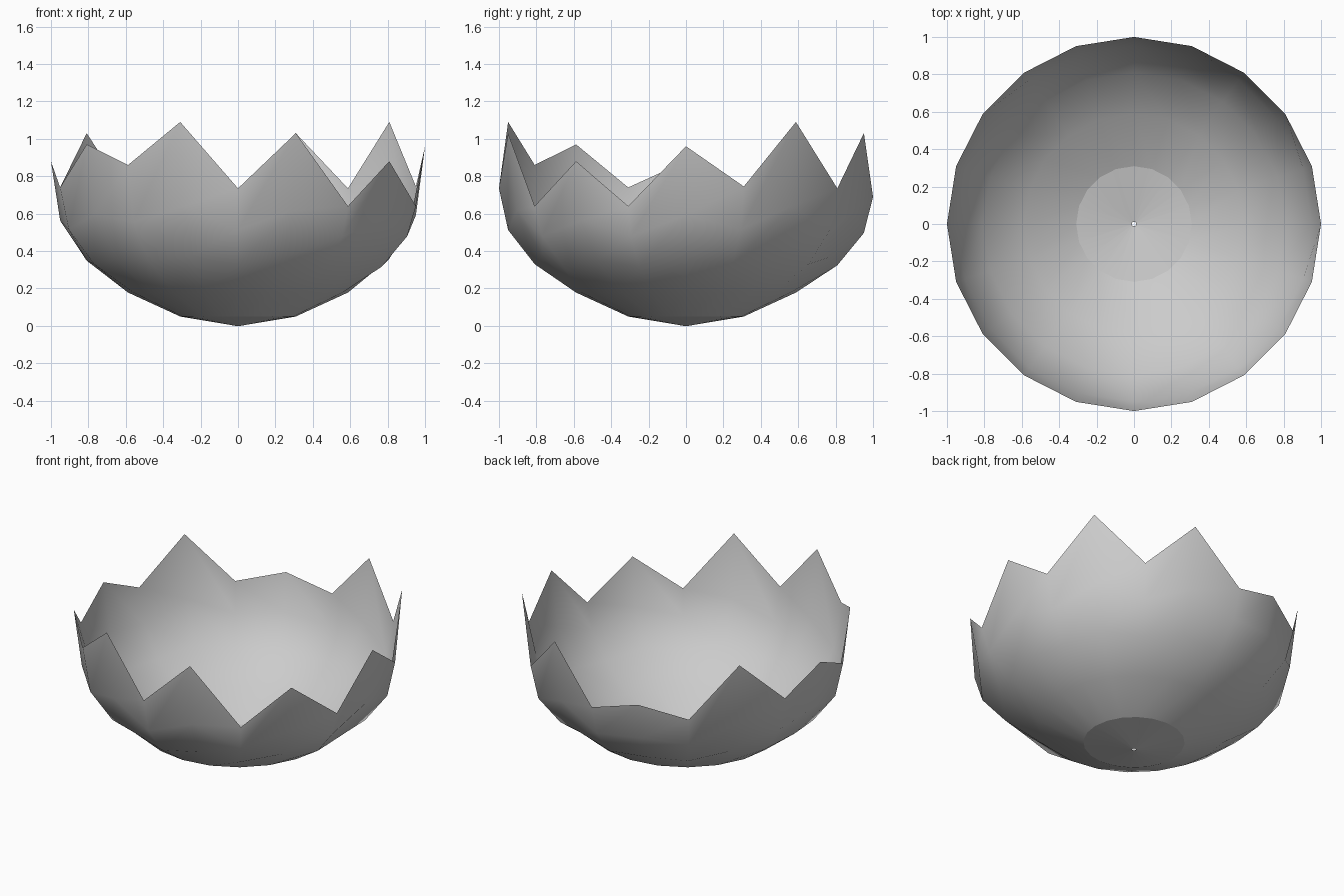
import bpy
import bmesh
from math import sin, cos, radians

cube = bpy.data.objects.get("Cube")
if cube:
    bpy.data.objects.remove(cube, do_unlink=True)

SIDES = 20
STEP = 360 / SIDES

# One flat shell colour
shell_grey = bpy.data.materials.new("shell grey")
shell_grey.use_nodes = True
colour = (0.6, 0.6, 0.6, 1)
shell_grey.diffuse_color = colour
shell_grey.node_tree.nodes["Principled BSDF"].inputs["Base Color"].default_value = colour


def ring(bm, radius, heights):
    """Add a ring of vertices with one height per side."""
    return [bm.verts.new((radius * cos(radians(i * STEP)),
                          radius * sin(radians(i * STEP)), z))
            for i, z in enumerate(heights)]


def lofted_surface(name, rings):
    """Join (radius, heights) rings into a smooth open surface."""
    bm = bmesh.new()
    loops = [ring(bm, radius, heights) for radius, heights in rings]
    for low, high in zip(loops, loops[1:]):
        for i in range(SIDES):
            j = (i + 1) % SIDES
            bm.faces.new((low[i], low[j], high[j], high[i])).smooth = True
    mesh = bpy.data.meshes.new(name)
    bm.to_mesh(mesh)
    bm.free()
    mesh.materials.append(shell_grey)
    obj = bpy.data.objects.new(name, mesh)
    bpy.context.collection.objects.link(obj)
    return obj


# Broken rim: points and notches alternate, starting at +x
points = [0.96, 1.09, 1.03, 0.77, 1.03, 0.88, 0.97, 1.09, 1.03, 0.88]
notches = [0.745, 0.735, 0.69, 0.69, 0.74, 0.74, 0.86, 0.735, 0.64, 0.64]
rim = [z for pair in zip(points, notches) for z in pair]


def blend(base, pull):
    """Ring heights that follow the rim by a given amount."""
    return [base + pull * (z - 0.7) for z in rim]


# Curved wall, rising from the base edge to the jagged rim
lofted_surface("shell_wall", [
    (sin(radians(18)), blend(0.05, 0)),
    (sin(radians(36)), blend(0.178, 0)),
    (sin(radians(54)), blend(0.325, 0.13)),
    (sin(radians(72)), blend(0.5, 0.35)),
    (1, rim),
])

# Shallow conical base with a pinhole in the middle
lofted_surface("shell_base", [
    (0.012, blend(0, 0)),
    (sin(radians(18)), blend(0.05, 0)),
])
